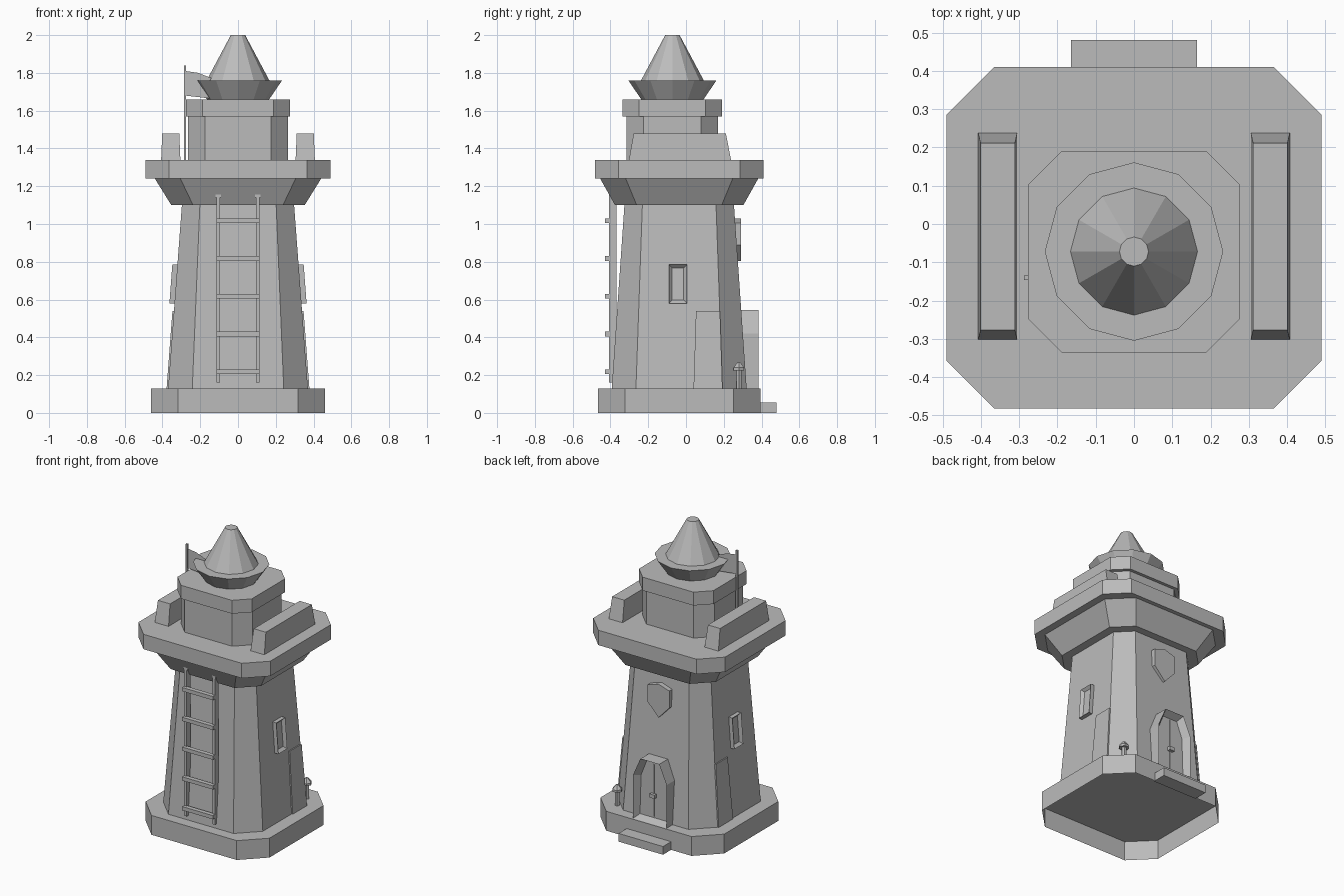
import bpy, bmesh, math
from mathutils import Vector

cube = bpy.data.objects.get("Cube")
if cube:
    bpy.data.objects.remove(cube, do_unlink=True)

stone = bpy.data.materials.new("grey_stone")
stone.use_nodes = True
GREY = (0.5, 0.5, 0.5, 1)
stone.diffuse_color = GREY
stone.node_tree.nodes["Principled BSDF"].inputs["Base Color"].default_value = GREY


def finish(name, bm):
    bmesh.ops.recalc_face_normals(bm, faces=bm.faces)
    mesh = bpy.data.meshes.new(name)
    bm.to_mesh(mesh)
    bm.free()
    mesh.materials.append(stone)
    obj = bpy.data.objects.new(name, mesh)
    bpy.context.collection.objects.link(obj)
    return obj


def loft(name, rings, open_bottom=False):
    """Skin a list of equal-length point rings and cap the ends."""
    bm = bmesh.new()
    rows = [[bm.verts.new(p) for p in ring] for ring in rings]
    n = len(rows[0])
    for a, b in zip(rows, rows[1:]):
        for i in range(n):
            j = (i + 1) % n
            bm.faces.new((a[i], a[j], b[j], b[i]))
    if not open_bottom:
        bm.faces.new(rows[0])
    bm.faces.new(rows[-1])
    return finish(name, bm)


def octagon(hx, hy, cut, z, cy):
    """Rectangle with cut corners."""
    a, b = hx - cut, hy - cut
    pts = [(hx, -b), (hx, b), (a, hy), (-a, hy), (-hx, b), (-hx, -b), (-a, -hy), (a, -hy)]
    return [(x, y + cy, z) for x, y in pts]


def circle(r, z, n, cx, cy):
    return [(cx + r * math.cos(2 * math.pi * i / n), cy + r * math.sin(2 * math.pi * i / n), z)
            for i in range(n)]


def rect(x0, x1, y0, y1, z):
    return [(x0, y0, z), (x1, y0, z), (x1, y1, z), (x0, y1, z)]


def box(name, x0, x1, y0, y1, z0, z1):
    return loft(name, [rect(x0, x1, y0, y1, z0), rect(x0, x1, y0, y1, z1)])


def plate(name, ring, offset, rim=0, recess=0):
    """Extrude an outline along an offset; optionally sink a panel inside a rim."""
    off = Vector(offset)
    obj = loft(name, [ring, [Vector(p) + off for p in ring]])
    if rim:
        bm = bmesh.new()
        bm.from_mesh(obj.data)
        face = max(bm.faces, key=lambda f: f.calc_center_median().dot(off))
        bmesh.ops.inset_region(bm, faces=[face], thickness=rim, depth=0)
        bmesh.ops.translate(bm, verts=face.verts, vec=-off.normalized() * recess)
        bm.to_mesh(obj.data)
        bm.free()
    return obj


# Main tower, stacked from the ground up
CY = -0.036
loft("base", [octagon(0.46, 0.43, 0.143, 0, CY), octagon(0.46, 0.43, 0.143, 0.13, CY)], True)
loft("tower_wall", [octagon(0.37, 0.357, 0.128, 0.13, CY), octagon(0.297, 0.29, 0.095, 1.1, CY)])
loft("corbel", [octagon(0.353, 0.34, 0.115, 1.1, CY), octagon(0.44, 0.418, 0.135, 1.24, CY)])
loft("balcony", [octagon(0.49, 0.446, 0.125, z, CY) for z in (1.24, 1.34)])

# Upper room and roof
RY = -0.072
loft("upper_room", [octagon(0.266, 0.242, 0.09, z, RY) for z in (1.34, 1.57)])
loft("upper_room_cap", [octagon(0.276, 0.263, 0.087, z, RY) for z in (1.57, 1.66)])
loft("roof_collar", [circle(0.165, 1.66, 12, 0, RY), circle(0.233, 1.76, 12, 0, RY)])
loft("roof_cone", [circle(0.166, 1.76, 12, 0, RY), circle(0.038, 2.0, 12, 0, RY)])

# Flag
box("flag_pole", -0.287, -0.275, -0.146, -0.134, 1.34, 1.84)
bm = bmesh.new()
bm.faces.new([bm.verts.new((x, -0.14, z)) for x, z in
              ((-0.28, 1.81), (-0.21, 1.80), (-0.135, 1.77), (-0.15, 1.665), (-0.28, 1.68))])
finish("flag", bm)


def wall_x(z):
    """Half width of the sloping tower wall at a height."""
    return 0.37 - 0.073 * (z - 0.13) / 0.97


# Parts repeated on both sides
for side, s in (("left", 1), ("right", -1)):
    loft("parapet_" + side, [rect(s * 0.305, s * 0.407, -0.302, 0.238, 1.34),
                             rect(s * 0.311, s * 0.401, -0.277, 0.211, 1.48)])
    frame = [(s * (wall_x(z) - 0.01), y, z) for y, z in
             ((-0.09, 0.58), (0.005, 0.58), (0.005, 0.785), (-0.09, 0.785))]
    plate("window_" + side, frame, (s * 0.037, 0, 0), 0.024, 0.018)
    panel = [(s * (wall_x(z) - 0.01), y, z) for y, z in
             ((0.04, 0.13), (0.193, 0.13), (0.18, 0.54), (0.053, 0.54))]
    plate("wall_panel_" + side, panel, (s * 0.018, 0, 0))
    box("ladder_rail_" + side, s * 0.096, s * 0.114, -0.408, -0.368, 0.16, 1.14)
    box("ladder_rail_cap_" + side, s * 0.091, s * 0.119, -0.408, -0.365, 1.14, 1.16)

# Ladder rungs
for i in range(5):
    z = 0.205 + 0.2 * i
    box(f"ladder_rung_{i + 1}", -0.115, 0.115, -0.43, -0.4, z, z + 0.025)

# Back doorway with step
half = [(0.125, 0.13), (0.125, 0.42), (0.07, 0.545)]
arch = half + [(-x, z) for x, z in reversed(half)]
plate("door_frame", [(x, 0.26, z) for x, z in arch], (0, 0.125, 0), 0.03, 0.045)
box("door_seam", -0.003, 0.003, 0.335, 0.345, 0.16, 0.51)
box("door_handle", -0.018, 0.018, 0.335, 0.362, 0.29, 0.315)
box("door_step", -0.165, 0.165, 0.385, 0.48, 0, 0.055)

# Shield above the door
shield = [(-0.08, 1.005), (0, 1.03), (0.08, 1.005), (0.08, 0.89), (0, 0.805), (-0.08, 0.89)]
plate("shield", [(x, 0.25, z) for x, z in shield], (0, 0.042, 0))

# Small lamp post on the back corner of the base
LX, LY = 0.315, 0.28
loft("lamp_post", [circle(0.016, z, 6, LX, LY) for z in (0.13, 0.235)])
loft("lamp_cap", [circle(0.032, 0.225, 6, LX, LY), circle(0.032, 0.24, 6, LX, LY),
                  circle(0.008, 0.268, 6, LX, LY)])
